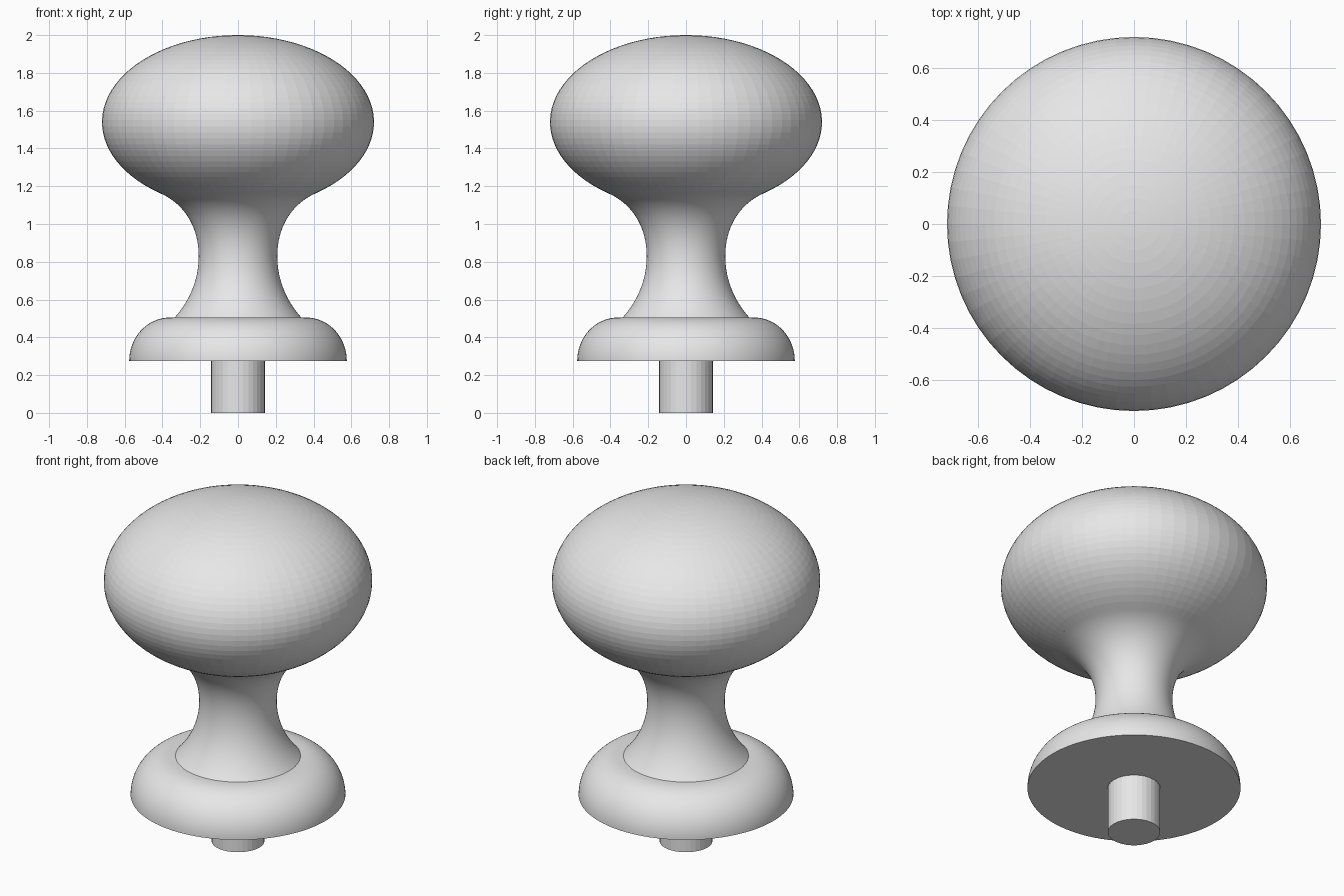
import bpy, bmesh, math
from mathutils import Vector
from mathutils.geometry import interpolate_bezier

if "Cube" in bpy.data.objects:
    bpy.data.objects.remove(bpy.data.objects["Cube"])

grey = bpy.data.materials.new("plain_grey")
grey.diffuse_color = (0.8, 0.8, 0.8, 1)
grey.use_nodes = True
grey.node_tree.nodes["Principled BSDF"].inputs["Base Color"].default_value = grey.diffuse_color


def lathe(name, profile, segments, smooth):
    """Spin a bottom-to-top (radius, z) profile around the z axis."""
    bm = bmesh.new()
    rings = []
    for r, z in profile:
        if r < 1e-5:
            rings.append([bm.verts.new((0, 0, z))] * segments)
        else:
            rings.append([bm.verts.new((r * math.cos(a), r * math.sin(a), z))
                          for a in (2 * math.pi * i / segments for i in range(segments))])
    for low, high in zip(rings, rings[1:]):
        for i in range(segments):
            j = (i + 1) % segments
            corners = list(dict.fromkeys((low[i], low[j], high[j], high[i])))
            bm.faces.new(corners)
    mesh = bpy.data.meshes.new(name)
    bm.to_mesh(mesh)
    bm.free()
    mesh.materials.append(grey)
    obj = bpy.data.objects.new(name, mesh)
    bpy.context.collection.objects.link(obj)
    if smooth:
        bpy.ops.object.select_all(action='DESELECT')
        obj.select_set(True)
        bpy.context.view_layer.objects.active = obj
        bpy.ops.object.shade_smooth_by_angle(angle=math.radians(35))
    return obj


def arc(cr, cz, a, b, start, end, steps):
    """Elliptical arc of (radius, z) points, angles in degrees."""
    out = []
    for i in range(steps + 1):
        t = math.radians(start + (end - start) * i / steps)
        out.append((cr + a * math.cos(t), cz + b * math.sin(t)))
    return out


def bezier(p0, p1, p2, p3, steps):
    pts = [Vector((x, y, 0)) for x, y in (p0, p1, p2, p3)]
    return [(p.x, p.y) for p in interpolate_bezier(*pts, steps)]


# Mounting pin
lathe("mounting_pin", [(0, 0), (0.142, 0), (0.142, 0.275)], 32, False)

# Rounded base with flat underside
lathe("base", [(0.142, 0.275)] + arc(0.36, 0.275, 0.216, 0.23, 0, 90, 24) + [(0.335, 0.505)],
      96, True)

# Oval head, open where it meets the neck
head = arc(0, 1.54, 0.72, 0.46, -55.3, 90, 36)
head[-1] = (0, 2.0)
lathe("head", head, 64, False)

# Flared neck, tangent to the head
neck = bezier((0.335, 0.505), (0.26, 0.59), (0.208, 0.70), (0.208, 0.83), 20)
neck += bezier((0.208, 0.83), (0.208, 0.99), (0.29, 1.109), head[0], 24)[1:]
lathe("neck", neck, 96, True)
